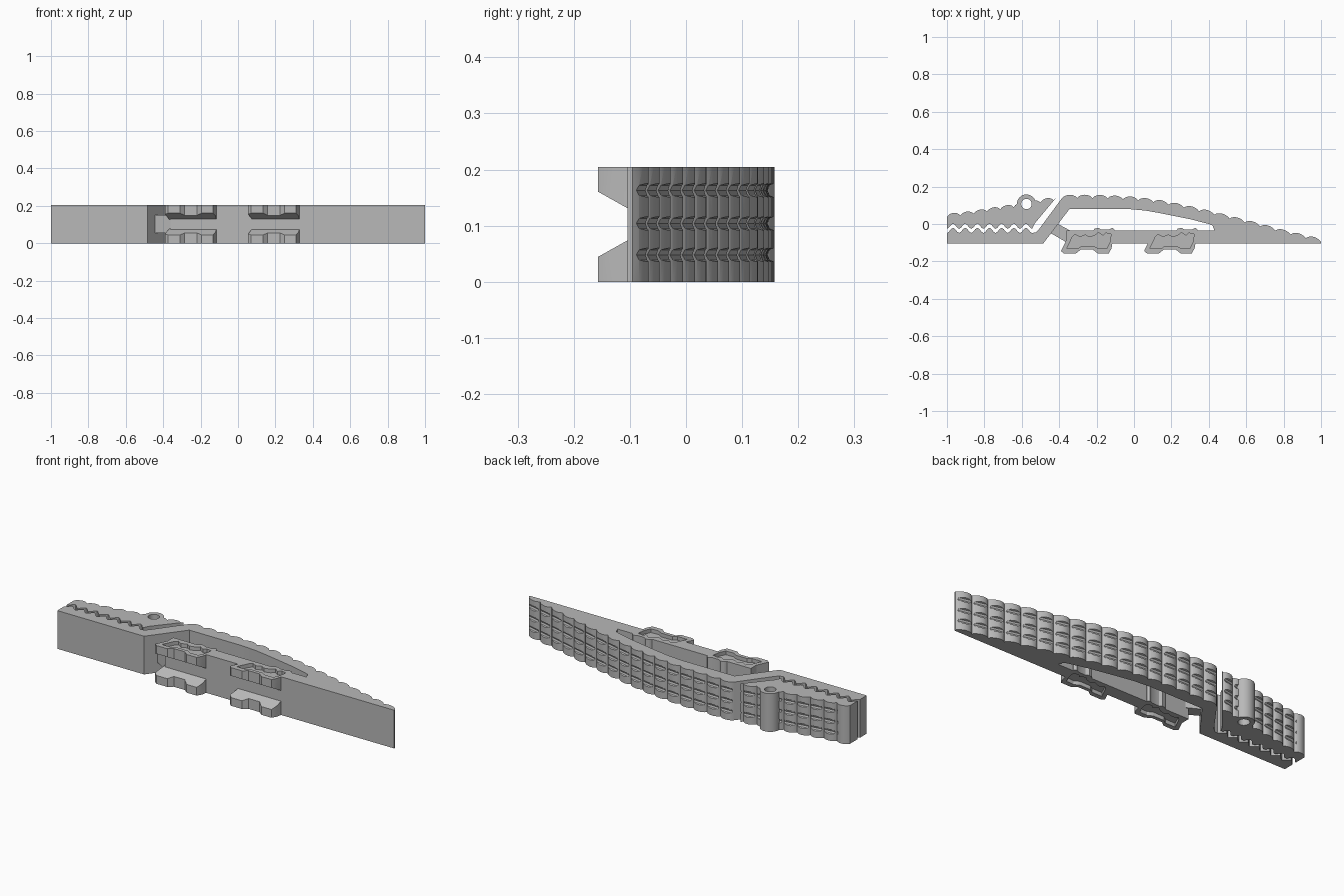
import bpy, bmesh, math

if "Cube" in bpy.data.objects:
    bpy.data.objects.remove(bpy.data.objects["Cube"], do_unlink=True)

H = 0.205          # clip height
FRONT = -0.104     # flat front face

grey = bpy.data.materials.new("plain grey")
grey.use_nodes = True
grey.diffuse_color = (0.48, 0.48, 0.48, 1)
grey.node_tree.nodes["Principled BSDF"].inputs["Base Color"].default_value = (0.48, 0.48, 0.48, 1)


def prism(name, pts, low, high):
    """Extrude an outline in z; low and high give z from y."""
    bm = bmesh.new()
    a = [bm.verts.new((x, y, low(y))) for x, y in pts]
    b = [bm.verts.new((x, y, high(y))) for x, y in pts]
    bm.faces.new(a)
    bm.faces.new(b)
    for i in range(len(pts)):
        j = (i + 1) % len(pts)
        bm.faces.new((a[i], a[j], b[j], b[i]))
    bmesh.ops.recalc_face_normals(bm, faces=bm.faces)
    mesh = bpy.data.meshes.new(name)
    bm.to_mesh(mesh)
    bm.free()
    ob = bpy.data.objects.new(name, mesh)
    bpy.context.collection.objects.link(ob)
    mesh.materials.append(grey)
    return ob


def flat(z):
    return lambda y: z


def circle(cx, cy, r, n=32):
    return [(cx + r * math.cos(2 * math.pi * i / n), cy + r * math.sin(2 * math.pi * i / n))
            for i in range(n)]


def activate(ob):
    bpy.ops.object.select_all(action='DESELECT')
    ob.select_set(True)
    bpy.context.view_layer.objects.active = ob


def combine(ob, tool, op='DIFFERENCE', keep=False):
    activate(ob)
    mod = ob.modifiers.new("cut", 'BOOLEAN')
    mod.operation, mod.solver, mod.object = op, 'EXACT', tool
    bpy.ops.object.modifier_apply(modifier=mod.name)
    if not keep:
        bpy.data.objects.remove(tool, do_unlink=True)


def envelope(pts):
    """Piecewise smooth height of an outline at x."""
    def f(x):
        for (x0, y0), (x1, y1) in zip(pts, pts[1:]):
            if x <= x1:
                return y0 + (y1 - y0) * (x - x0) / (x1 - x0)
        return pts[-1][1]
    return f


def ridges(env, x0, x1, count, depth=0.017, steps=8):
    """Row of rounded ridges hanging below an envelope."""
    out = []
    for i in range(count * steps + 1):
        t = i / steps
        x = x0 + (x1 - x0) * t / count
        out.append((x, env(x) - depth * (1 - abs(math.sin(math.pi * t)) ** 0.7)))
    return out


def teeth(x0, x1, count, y, amp):
    """Wavy gripping edge."""
    n = count * 6
    return [(x0 + (x1 - x0) * i / n, y - amp * math.cos(2 * math.pi * i / 6)) for i in range(n + 1)]


def cut_grooves(ob, env, x0, x1):
    """Three round grooves along the ridged back."""
    for z in (0.048, 0.104, 0.163):
        curve = bpy.data.curves.new("groove_cutter", 'CURVE')
        curve.dimensions = '3D'
        curve.bevel_depth, curve.bevel_resolution, curve.use_fill_caps = 0.0125, 2, True
        line = curve.splines.new('POLY')
        n = 24
        line.points.add(n)
        for i, p in enumerate(line.points):
            x = x0 + (x1 - x0) * i / n
            p.co = (x, env(x) + 0.001, z, 1)
        tool = bpy.data.objects.new("groove_cutter", curve)
        bpy.context.collection.objects.link(tool)
        activate(tool)
        bpy.ops.object.convert(target='MESH')
        combine(ob, bpy.context.view_layer.objects.active)


# Main body: lower jaw, slanted web, ridged arm and front bar in one outline
arm_top = envelope([(-0.4, 0.155), (-0.3, 0.157), (-0.15, 0.155), (0, 0.146), (0.12, 0.132),
                    (0.25, 0.108), (0.43, 0.066), (0.62, 0.018), (0.81, -0.033), (1.05, -0.09)])
cavity = [(-0.345, 0.08), (-0.03, 0.08), (0.06, 0.072), (0.14, 0.058), (0.3, 0.026),
          (0.4, 0.0), (0.42, -0.008), (0.43, -0.035), (-0.36, -0.035)]
outline = [(-1, FRONT), (-0.485, FRONT)] + cavity + [(-0.36, FRONT), (1, FRONT)]
outline += ridges(arm_top, -0.385, 1, 17)[::-1]
outline += [(-0.505, -0.024), (-0.525, -0.045)] + teeth(-1, -0.545, 7, -0.034, 0.014)[::-1]
body = prism("main_body", outline, flat(0), flat(H))
cut_grooves(body, arm_top, -0.42, 1.04)

# Upper jaw with ridges, wavy grip and slanted end
jaw_top = envelope([(-1.1, 0.045), (-1, 0.056), (-0.88, 0.068), (-0.65, 0.106), (-0.42, 0.146)])
outline = teeth(-1, -0.545, 7, -0.012, 0.014) + [(-0.53, 0.004), (-0.42, 0.136)]
outline += ridges(jaw_top, -1, -0.43, 8)[::-1]
jaw = prism("upper_jaw", outline, flat(0), flat(H))
cut_grooves(jaw, jaw_top, -0.94, -0.4)

# Pivot boss and its through hole
combine(jaw, prism("pivot_boss", circle(-0.575, 0.107, 0.051), flat(0), flat(H)), 'UNION')
combine(jaw, prism("hole_cutter", circle(-0.575, 0.107, 0.028), flat(-0.1), flat(H + 0.1)))

# Thin strut joining the front bar to the slanted web
strut = prism("spring_strut", [(-0.35, FRONT), (-0.47, -0.035), (-0.415, 0.005), (-0.34, -0.036)],
              flat(0.055), flat(0.152))

# Mounting feet: two pairs, mirrored top to bottom, each with a shallow pocket
foot_shape = [(-0.39, -0.145), (-0.375, -0.157), (-0.31, -0.157), (-0.285, -0.137), (-0.22, -0.137),
              (-0.195, -0.157), (-0.135, -0.157), (-0.12, -0.13), (-0.104, -0.03), (-0.115, -0.02),
              (-0.135, -0.03), (-0.175, -0.03), (-0.19, -0.02), (-0.21, -0.025), (-0.225, -0.042),
              (-0.32, -0.042), (-0.345, -0.05)]
pocket_shape = [(-0.36, -0.132), (-0.3, -0.132), (-0.28, -0.118), (-0.215, -0.118), (-0.19, -0.132),
                (-0.145, -0.13), (-0.13, -0.1), (-0.122, -0.055), (-0.15, -0.048), (-0.165, -0.062),
                (-0.19, -0.045), (-0.21, -0.062), (-0.24, -0.07), (-0.26, -0.058), (-0.29, -0.07),
                (-0.315, -0.055), (-0.33, -0.07)]
parts = [body, jaw, strut]
slope = 0.56


def under(y):
    return 0.131 - slope * (y - FRONT)


for place, shift in (("rear", 0), ("middle", 0.444)):
    shape = [(x + shift, y) for x, y in foot_shape]
    pocket = [(x + shift, y) for x, y in pocket_shape]
    feet = [("upper", under, flat(H), H - 0.02),
            ("lower", flat(0), lambda y: H - under(y), -0.02)]
    for side, low, high, z in feet:
        foot = prism(f"{side}_{place}_foot", shape, low, high)
        tool = prism("pocket_cutter", pocket, flat(z), flat(z + 0.04))
        combine(body, tool, keep=True)
        combine(foot, tool)
        parts.append(foot)

# Crisp edges with smooth ridges
for ob in parts:
    activate(ob)
    bpy.ops.object.shade_smooth_by_angle(angle=math.radians(30))
